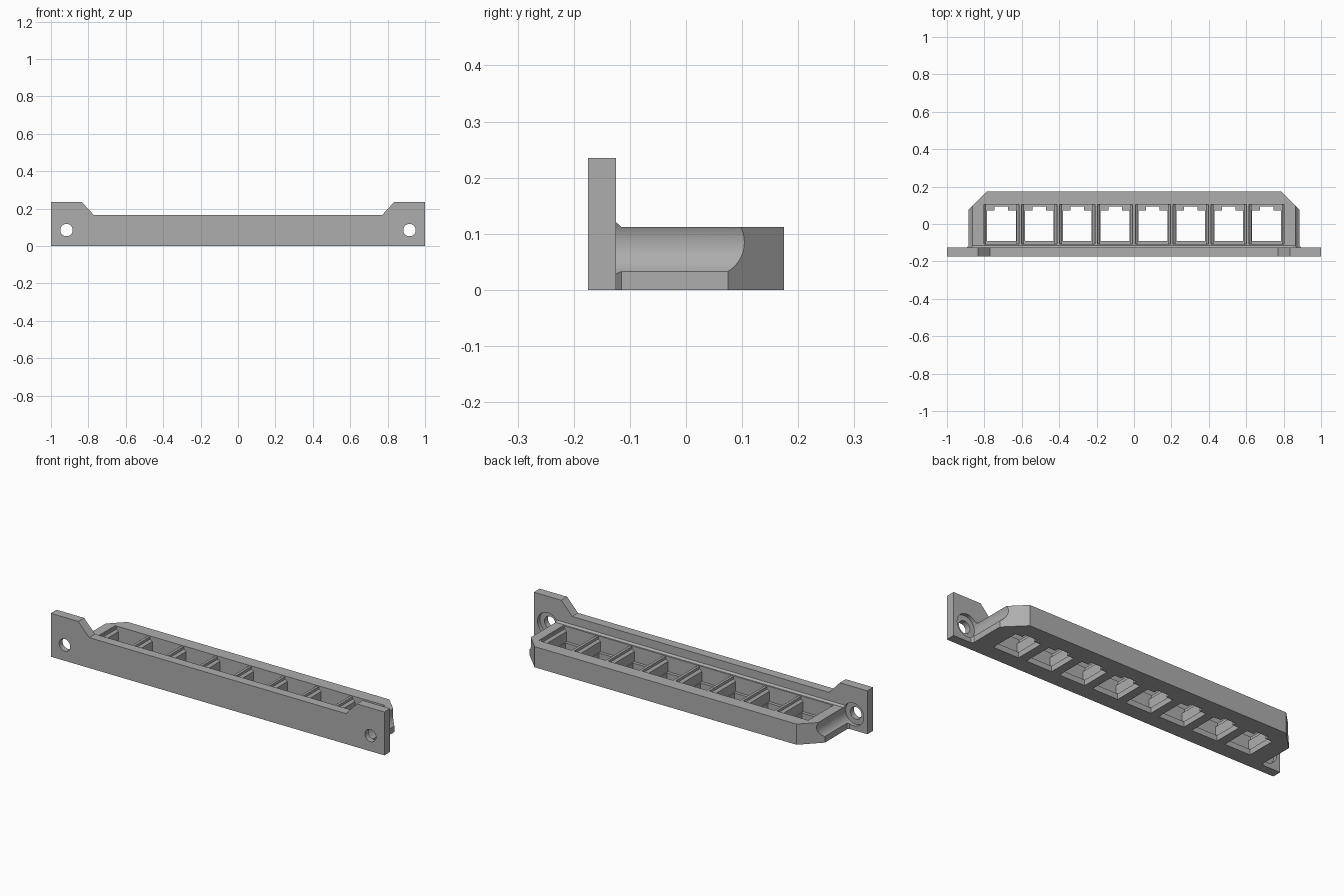
import bpy, bmesh, math
from mathutils import Vector

if "Cube" in bpy.data.objects:
    bpy.data.objects.remove(bpy.data.objects["Cube"])

grey = bpy.data.materials.new("plain grey")
grey.diffuse_color = (0.42, 0.42, 0.42, 1)
grey.use_nodes = True
grey.node_tree.nodes["Principled BSDF"].inputs["Base Color"].default_value = grey.diffuse_color


def prism(name, pts, axis, a, b):
    """Extrude a 2D outline along an axis: x takes (y, z), y takes (x, z), z takes (x, y)."""
    def place(p, t):
        return {"x": (t, *p), "y": (p[0], t, p[1]), "z": (*p, t)}[axis]
    bm = bmesh.new()
    low = bm.faces.new([bm.verts.new(place(p, a)) for p in pts])
    new = bmesh.ops.extrude_face_region(bm, geom=[low])["geom"]
    shift = Vector(place((0, 0), b - a))
    bmesh.ops.translate(bm, vec=shift, verts=[v for v in new if isinstance(v, bmesh.types.BMVert)])
    bmesh.ops.recalc_face_normals(bm, faces=bm.faces)
    me = bpy.data.meshes.new(name)
    bm.to_mesh(me)
    bm.free()
    me.materials.append(grey)
    ob = bpy.data.objects.new(name, me)
    bpy.context.collection.objects.link(ob)
    return ob


def rect(x0, x1, y0, y1):
    return [(x0, y0), (x1, y0), (x1, y1), (x0, y1)]


def circle(x, z, r, n=48):
    return [(x + r * math.cos(2 * math.pi * i / n), z + r * math.sin(2 * math.pi * i / n)) for i in range(n)]


def mirrored(half):
    return half + [(-x, y) for x, y in reversed(half)]


def cut(ob, cutters):
    bpy.context.view_layer.objects.active = ob
    for c in cutters:
        c.hide_render = True
        m = ob.modifiers.new("cut", "BOOLEAN")
        m.operation, m.solver, m.object = "DIFFERENCE", "EXACT", c
        bpy.ops.object.modifier_apply(modifier=m.name)


# Main parts
plate = prism("front_plate", mirrored([(1, 0), (1, 0.235), (0.835, 0.235), (0.77, 0.165)]),
              "y", -0.175, -0.125)
body = prism("tray_body", mirrored([(0.895, -0.126), (0.885, -0.115), (0.885, 0.075), (0.785, 0.175)]),
             "z", 0, 0.112)
fillet = prism("plate_fillet", [(-0.126, 0.111), (-0.126, 0.122), (-0.114, 0.111)], "x", -0.885, 0.885)

# Screw holes, counterbores and the screwdriver grooves along the ends
holes, grooves = [], []
for s in (-1, 1):
    holes.append(prism("hole_cutter", circle(0.917 * s, 0.085, 0.033), "y", -0.2, -0.1))
    grooves.append(prism("groove_cutter", circle(0.917 * s, 0.085, 0.061), "y", -0.145, 0.2))
cut(plate, holes + grooves)
cut(body, grooves)
cut(fillet, grooves)

# Long recess, then a notched opening through the floor of each bay
pitch = 0.2025
cutters = [prism("recess_cutter", rect(-0.81, 0.81, -0.107, 0.105), "z", 0.03, 0.2)]
for i in range(8):
    c = (i - 3.5) * pitch
    opening = [(-0.077, -0.09), (0.077, -0.09), (0.077, 0.072), (0.036, 0.072),
               (0.036, 0.094), (-0.036, 0.094), (-0.036, 0.072), (-0.077, 0.072)]
    cutters.append(prism("opening_cutter", [(c + x, y) for x, y in opening], "z", -0.1, 0.05))
cut(body, cutters)

# Ridged walls between the bays, with half walls at both ends
for i in range(9):
    c = (i - 4) * pitch
    wall = mirrored([(0.02, 0.028), (0.02, 0.085), (0.007, 0.095), (0.007, 0.109)])
    lo, hi = (0 if i == 0 else -1), (0 if i == 8 else 1)
    pts = [(c + x * (hi if x > 0 else -lo), z) for x, z in wall]
    if i in (0, 8):  # flat outer side sits just inside the tray end
        e = -0.003 if i == 0 else 0.003
        pts = [(x + e if abs(x - c) < 1e-6 else x, z) for x, z in pts]
    prism("bay_wall", pts, "y", -0.108, 0.106)

# Remove the cutters and shade the round surfaces
for ob in list(bpy.data.objects):
    if ob.name.split(".")[0].endswith("cutter"):
        bpy.data.objects.remove(ob)
for ob in bpy.data.objects:
    ob.select_set(True)
bpy.context.view_layer.objects.active = body
bpy.ops.object.shade_smooth_by_angle(angle=math.radians(25))
